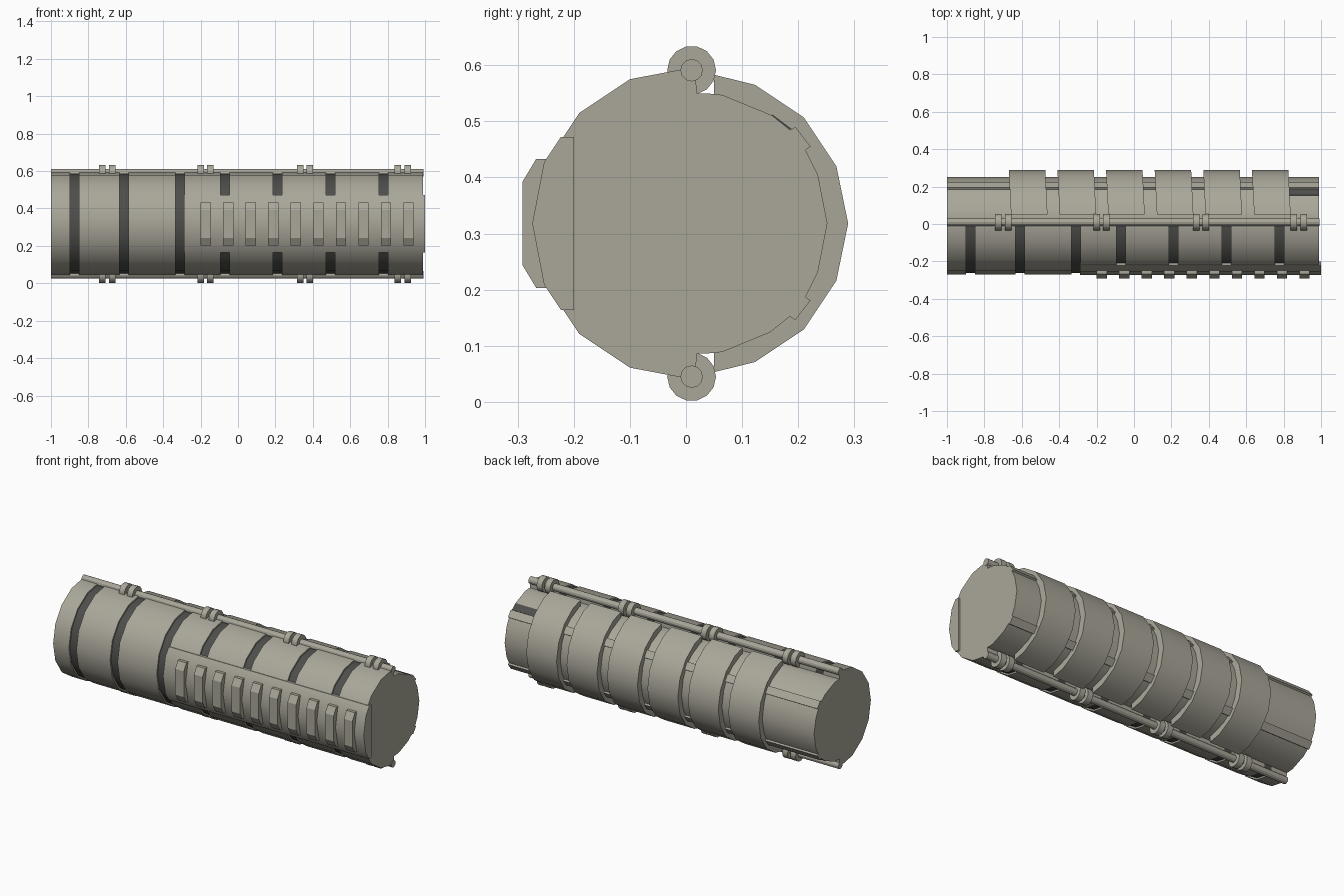
import bpy, bmesh, math

if "Cube" in bpy.data.objects:
    bpy.data.objects.remove(bpy.data.objects["Cube"])

ZC = 0.318  # height of the long axis


def material(name, rgb):
    m = bpy.data.materials.new(name)
    m.diffuse_color = (*rgb, 1)
    m.use_nodes = True
    m.node_tree.nodes["Principled BSDF"].inputs["Base Color"].default_value = m.diffuse_color
    return m


BEIGE = material("warm grey", (0.40, 0.385, 0.32))
DARK = material("dark grey", (0.075, 0.075, 0.07))


def prism(name, profile, spans, mat=BEIGE, shear=0.0):
    """Extrude a (y, z) outline along x, once for every (x0, x1) span."""
    bm = bmesh.new()
    for x0, x1 in spans:
        ends = []
        for x in (x0, x1):
            ends.append([bm.verts.new((x - shear * y, y, z)) for y, z in profile])
        a, b = ends
        bm.faces.new(a)
        bm.faces.new(b)
        n = len(profile)
        for i in range(n):
            j = (i + 1) % n
            bm.faces.new((a[i], a[j], b[j], b[i]))
    bmesh.ops.recalc_face_normals(bm, faces=bm.faces)
    me = bpy.data.meshes.new(name)
    bm.to_mesh(me)
    bm.free()
    me.materials.append(mat)
    me.shade_smooth()
    me.set_sharp_from_angle(angle=math.radians(28))
    ob = bpy.data.objects.new(name, me)
    bpy.context.collection.objects.link(ob)
    return ob


def flip(pts):
    """Mirror points about the long axis height, in reverse order."""
    return [(y, 2 * ZC - z) for y, z in reversed(pts)]


def mirrored(upper, tip=None):
    return upper + ([tip] if tip else []) + flip(upper)


def scaled(pts, s):
    return [(0.01 + (y - 0.01) * s, ZC + (z - ZC) * s) for y, z in pts]


def circle(y, z, r, n):
    return [(y + r * math.cos(2 * math.pi * i / n), z + r * math.sin(2 * math.pi * i / n))
            for i in range(n)]


# Front half shell, split by grooves, over a dark core
front = mirrored([(0.02, 0.55), (0.015, 0.592), (-0.01, 0.592), (-0.1, 0.575),
                  (-0.19, 0.515), (-0.25, 0.425)], (-0.27, ZC))
grooves = [-0.875, -0.61, -0.31, -0.07, 0.21, 0.495, 0.778]
edges = [-1.0]
for g in grooves:
    edges += [g - 0.024, g + 0.024]
edges.append(0.99)
prism("front_shell", front, list(zip(edges[::2], edges[1::2])))
prism("groove_core", scaled(front, 0.968), [(-0.98, 0.97)], DARK)

# Back half body with two raised long rails
back = mirrored([(0.0, 0.55), (0.035, 0.55), (0.065, 0.547), (0.15, 0.512), (0.185, 0.484),
                 (0.195, 0.49), (0.222, 0.455), (0.213, 0.449), (0.235, 0.405)], (0.252, ZC))
prism("back_body", back, [(-1.0, 0.99)])
prism("dark_end_strip", [(0.154, 0.512), (0.188, 0.4865), (0.185, 0.482), (0.15, 0.508)],
      [(0.82, 0.988)], DARK)

# Six raised bands around the back half
outer = mirrored([(0.05, 0.583), (0.123, 0.565), (0.21, 0.507), (0.268, 0.42)], (0.289, ZC))
inner = mirrored([(0.05, 0.54), (0.14, 0.505), (0.2, 0.44)], (0.24, ZC))
prism("back_bands", outer + inner[::-1],
      [(-0.655 + 0.26 * i, -0.46 + 0.26 * i) for i in range(6)], shear=0.05)

# Hinge rods and paired knuckles, top and bottom
for side, z in (("top", 0.591), ("bottom", 2 * ZC - 0.591)):
    prism(side + "_hinge_rod", circle(0.01, z, 0.02, 12), [(-1.0, 0.993)])
    spans = []
    for x in (-0.7, -0.175, 0.357, 0.88):
        spans += [(x - 0.042, x - 0.008), (x + 0.01, x + 0.044)]
    prism(side + "_hinge_knuckles", circle(0.01, z, 0.0435, 14), spans)

# Grip plate on the front, with ten bevelled ribs
plate = mirrored([(-0.2, 0.472), (-0.223, 0.472), (-0.253, 0.427)], (-0.274, ZC))
prism("grip_plate", plate, [(-0.29, 1.0)])
rib = mirrored([(-0.24, 0.433), (-0.267, 0.433), (-0.291, 0.393)])
prism("grip_ribs", rib, [(-0.2 + 0.1205 * i, -0.145 + 0.1205 * i) for i in range(10)])
